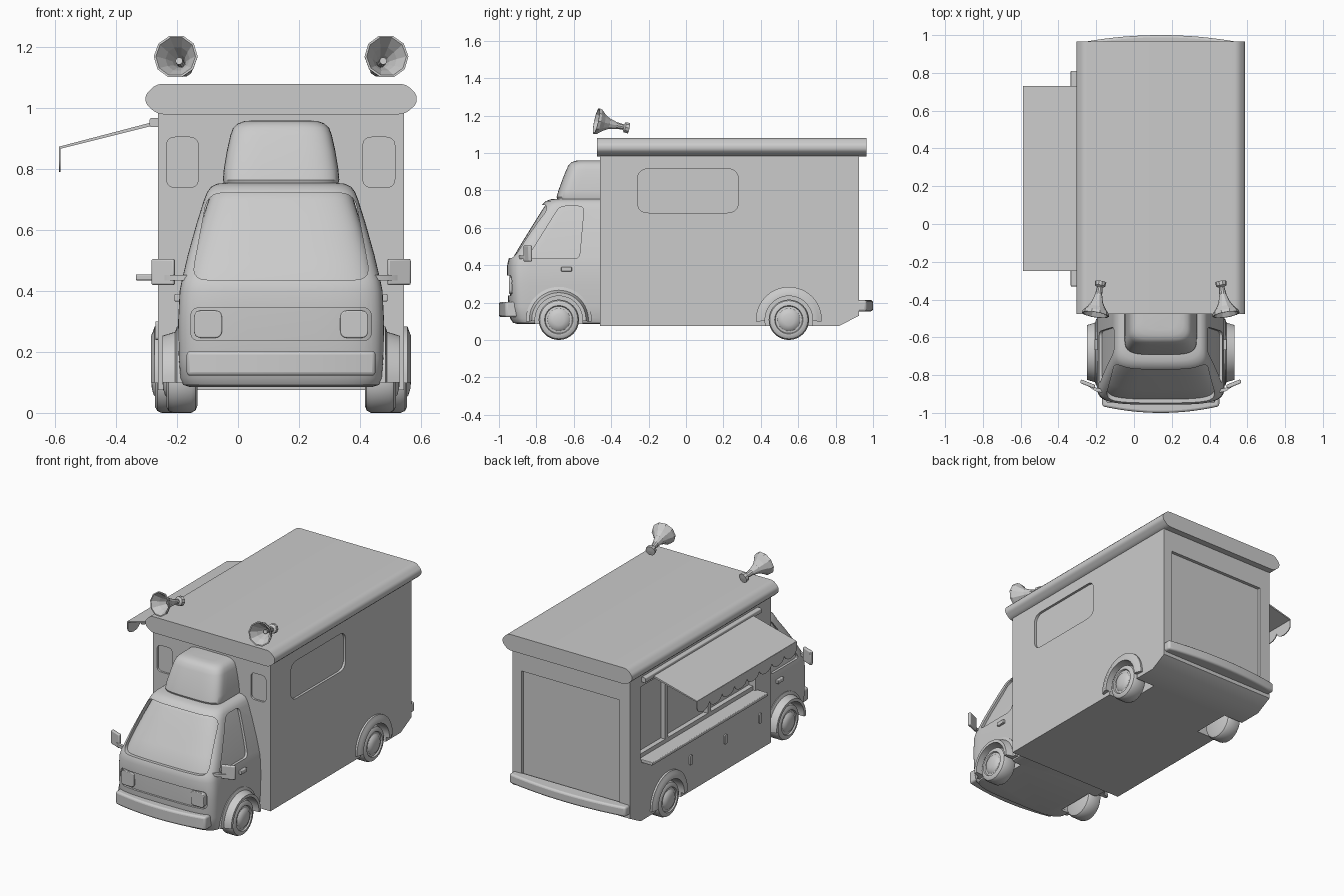
import bpy, bmesh
from math import sin, cos, pi, radians
from mathutils import Vector, Matrix

if "Cube" in bpy.data.objects:
    bpy.data.objects.remove(bpy.data.objects["Cube"])

C = 0.1415  # centre line of the truck (the awning shifts it off x = 0)


def make(name, verts, faces, bevel=0.0):
    bm = bmesh.new()
    vs = [bm.verts.new(v) for v in verts]
    for f in faces:
        bm.faces.new([vs[i] for i in f])
    bmesh.ops.remove_doubles(bm, verts=bm.verts, dist=1e-5)
    bmesh.ops.recalc_face_normals(bm, faces=bm.faces)
    me = bpy.data.meshes.new(name)
    bm.to_mesh(me)
    bm.free()
    ob = bpy.data.objects.new(name, me)
    bpy.context.collection.objects.link(ob)
    if bevel:
        m = ob.modifiers.new("bevel", 'BEVEL')
        m.width, m.segments, m.limit_method = bevel, 3, 'ANGLE'
    return ob


def rounded(pts, r, n=5):
    """Round every corner of a 2D polygon."""
    out = []
    P = [Vector(p) for p in pts]
    for i, p in enumerate(P):
        a, b = P[i - 1] - p, P[(i + 1) % len(P)] - p
        k = min(r, a.length * .45, b.length * .45)
        a, b = p + a.normalized() * k, p + b.normalized() * k
        for j in range(n + 1):
            t = j / n
            out.append(a * (1 - t) ** 2 + p * 2 * t * (1 - t) + b * t * t)
    return out


def rect(u0, u1, v0, v1, r=0.0):
    p = [(u0, v0), (u1, v0), (u1, v1), (u0, v1)]
    return rounded(p, r) if r else p


def prism(name, pts, axis, a, b, bevel=0.0):
    """Extrude a 2D outline along an axis from a to b."""
    put = {'x': lambda u, v, w: (w, u, v), 'y': lambda u, v, w: (u, w, v),
           'z': lambda u, v, w: (u, v, w)}[axis]
    n = len(pts)
    verts = [put(p[0], p[1], w) for w in (a, b) for p in pts]
    faces = [range(n), range(n, 2 * n)]
    faces += [(i, (i + 1) % n, n + (i + 1) % n, n + i) for i in range(n)]
    return make(name, verts, faces, bevel)


def loft(name, rings, back, depth=.12, n=28):
    """Stack rounded-nose plan sections given as (z, half width, front y)."""
    verts, faces, m = [], [], n + 3
    for z, w, yf in rings:
        for i in range(n + 1):
            a = -pi / 2 + pi * i / n
            s = 1 if a > 0 else -1
            verts.append((C + s * w * abs(sin(a)) ** .5,
                          yf + depth * (1 - max(cos(a), 0) ** .5), z))
        verts += [(C + w, back, z), (C - w, back, z)]
    for k in range(len(rings) - 1):
        for i in range(m):
            j = (i + 1) % m
            faces.append((k * m + i, k * m + j, k * m + m + j, k * m + m + i))
    faces += [range(m), range(len(verts) - m, len(verts))]
    return make(name, verts, faces)


def revolve(name, prof, mat, n=32, a0=0.0, a1=2 * pi, closed=False):
    """Turn an (x, radius) profile about local X."""
    full, k = a1 - a0 > 6.28, len(prof)
    m = n if full else n + 1
    verts = []
    for i in range(m):
        a = a0 + (a1 - a0) * i / n
        verts += [mat @ Vector((x, r * cos(a), r * sin(a))) for x, r in prof]
    faces = []
    for i in range(n):
        q = ((i + 1) % m) * k
        for j in range(k if closed else k - 1):
            l = (j + 1) % k
            f = [i * k + j, i * k + l, q + l, q + j]
            if prof[j][1] == 0:
                f = [i * k, i * k + l, q + l]
                verts[q] = verts[0]
            elif prof[l][1] == 0:
                f = [i * k + j, i * k + l, q + j]
            faces.append(f)
    if closed and not full:
        faces += [range(k), range(n * k, n * k + k)]
    return make(name, verts, faces)


def cut(ob, cutters):
    bpy.context.view_layer.objects.active = ob
    for c in cutters:
        c.hide_render = True
        m = ob.modifiers.new("cut", 'BOOLEAN')
        m.operation, m.solver, m.object = 'DIFFERENCE', 'EXACT', c
        bpy.ops.object.modifier_apply(modifier=m.name)
        bpy.data.objects.remove(c)


def well(cy, s, inner):
    pts = [(cy + .128 * cos(i * pi / 16), .108 + .128 * sin(i * pi / 16)) for i in range(32)]
    return prism("cutter", pts, 'x', C + s * inner, C + s * .6)


# cargo box with recessed windows, hatch, rear panel and wheel wells
body = prism("cargo_box", [(-.46, .075), (.82, .075), (.925, .13), (.925, 1.0), (-.46, 1.0)],
             'x', C - .4035, C + .4035)
cut(body, [
    prism("cutter", rect(-.26, .28, .68, .915, .06), 'x', .53, .6),
    prism("cutter", rect(-.31, .82, .455, .91), 'x', -.3, -.215),
    prism("cutter", rect(-.235, -.13, .74, .905, .03), 'y', -.5, -.448),
    prism("cutter", rect(.41, .515, .74, .905, .03), 'y', -.5, -.448),
    prism("cutter", rect(-.19, .485, .2, .85), 'y', .905, 1.0),
    well(.55, 1, .27), well(.55, -1, .27)])

# roof with rounded overhanging sides
half = [(.407, .98), (.445, 1.015), (.445, 1.045), (.41, 1.08)]
roof = [(C + x, z) for x, z in half] + [(C - x, z) for x, z in reversed(half)]
prism("roof", rounded(roof, .025), 'y', -.477, .965)

# cab shell, then a slightly smaller core showing through as glass
cab_rings = [(.085, .30, -.90), (.092, .322, -.925), (.115, .331, -.94), (.18, .336, -.95),
             (.30, .338, -.956), (.40, .333, -.956), (.435, .326, -.948), (.52, .306, -.898),
             (.62, .278, -.836), (.70, .253, -.786), (.725, .243, -.768), (.742, .23, -.75),
             (.752, .21, -.725), (.755, .18, -.69)]
cab = loft("cab", cab_rings, -.455)
screen = [(-.152, .437), (.435, .437), (.382, .722), (-.099, .722)]
side_win = [(-.85, .435), (-.57, .435), (-.545, .715), (-.675, .715)]
cut(cab, [
    prism("cutter", rounded(screen, .05), 'y', -1.1, -.55),
    prism("cutter", rounded(side_win, .03), 'x', -.5, .8),
    prism("cutter", rect(-.155, .438, .237, .345, .03), 'y', -1.1, -.89),
    well(-.68, 1, .26), well(-.68, -1, .26)])
loft("cab_glass", [(z, w - .015, y + .02) for z, w, y in cab_rings if .39 < z < .73] +
     [(.738, .22, -.72)], -.47)
loft("grille_panel", [(.22, .325, -.94), (.30, .326, -.944), (.36, .324, -.944)], -.85)

# wind deflector on the cab roof
loft("wind_deflector", [(.745, .186, -.685), (.765, .191, -.692), (.80, .188, -.682),
                        (.86, .178, -.66), (.91, .167, -.64), (.935, .158, -.628),
                        (.95, .142, -.612), (.958, .12, -.59), (.96, .09, -.56)], -.455, .1)


# bumpers with bowed plan outline
def bumper(name, hw, mid, end, inner, z0, z1):
    pts = [(C + hw * t / 8, mid + (end - mid) * (t / 8) ** 2) for t in range(-8, 9)]
    prism(name, pts + [(C + hw, inner), (C - hw, inner)], 'z', z0, z1, .012)


bumper("front_bumper", .31, -1.0, -.965, -.88, .122, .203)
bumper("rear_bumper", .40, 1.0, .965, .91, .153, .213)

tyre = [(-.05, 0), (-.05, .085), (-.044, .1), (-.03, .108), (.03, .108), (.044, .102), (.052, .088),
        (.052, .076), (.044, .072), (.046, .06), (.056, .05), (.062, .03), (.065, 0)]
horn = [(.07, 0), (.07, .012), (.115, .012), (.08, .022), (.04, .04), (0, .066), (0, .073),
        (.015, .07), (.04, .048), (.07, .03), (.11, .019), (.15, .015), (.158, .028),
        (.18, .03), (.182, 0)]

for s, side in ((-1, "left"), (1, "right")):
    flip = Matrix.Diagonal((s, 1, 1, 1))
    # wheels and flared arches
    for end, cy, wx, b, out in (("front", -.68, .325, .33, .39), ("rear", .55, .362, .403, .427)):
        hub = Matrix.Translation((C, cy, .108)) @ flip
        revolve(f"{end}_{side}_wheel", [(x + wx, r) for x, r in tyre], hub)
        arch = [(b - .06, .176), (b + .012, .176), (b + .018, .158), (out, .145),
                (out, .127), (b - .06, .127)]
        revolve(f"{end}_{side}_arch", arch, hub, 24, radians(-3), radians(183), True)
    # loudspeaker horns
    mouth, tail = Vector((C + s * .346, -.48, 1.17)), Vector((C + s * .317, -.3, 1.131))
    mat = Matrix.Translation(mouth) @ (tail - mouth).to_track_quat('X', 'Z').to_matrix().to_4x4()
    revolve(f"{side}_horn", horn, mat, 10)
    # mirrors with stems
    plan = [(.352, -.872), (.427, -.842), (.422, -.822), (.347, -.852)]
    prism(f"{side}_mirror", [(C + s * x, y) for x, y in plan], 'z', .42, .505, .006)
    stem = [(.30, -.895), (.345, -.885), (.385, -.858), (.38, -.845), (.34, -.868), (.30, -.875)]
    prism(f"{side}_mirror_stem", [(C + s * x, y) for x, y in stem], 'z', .434, .452)
    # door handles and headlights
    prism(f"{side}_door_handle", rect(-.668, -.61, .366, .39), 'x', C + s * .31, C + s * .35, .004)
    hx = C + s * .24
    prism(f"{side}_headlight", rect(hx - .046, hx + .046, .246, .336, .025), 'y', -.946, -.89, .004)

# serving hatch: posts, sill, shelf and latches
for i, y in enumerate((.54, .12)):
    prism(f"hatch_post_{i + 1}", rect(y - .015, y + .015, .455, .91), 'x', -.245, -.21)
prism("hatch_sill", rect(-.31, .82, .455, .48), 'x', -.245, -.21)
prism("serving_shelf", rect(-.335, -.255, .435, .455), 'y', -.33, .81, .004)
for i, y in enumerate((.33, -.01, -.35)):
    prism(f"latch_{i + 1}", rect(y - .013, y + .013, .24, .3, .01), 'x', -.27, -.255)

# awning: roller, sloping sheet and scalloped valance
prism("awning_roller", rect(-.29, -.255, .938, .968, .008), 'y', -.33, .81)
prism("awning_sheet", [(-.27, .957), (-.587, .874), (-.587, .866), (-.27, .945)], 'y', -.25, .73)
N, W = 8, .98 / 8
edge = [(-.25 + W * (k + .5 - .5 * cos(pi * j / 8)), .83 - .04 * sin(pi * j / 8))
        for k in range(N) for j in range(8)] + [(.73, .83)]
prism("awning_valance", edge + [(.73, .872), (-.25, .872)], 'x', -.588, -.583)

# smooth shading with sharp edges kept
bpy.ops.object.select_all(action='SELECT')
bpy.context.view_layer.objects.active = body
bpy.ops.object.shade_smooth_by_angle(angle=radians(32))
for ob in bpy.data.objects:
    if ob.name.endswith("_horn"):
        ob.data.shade_flat()
